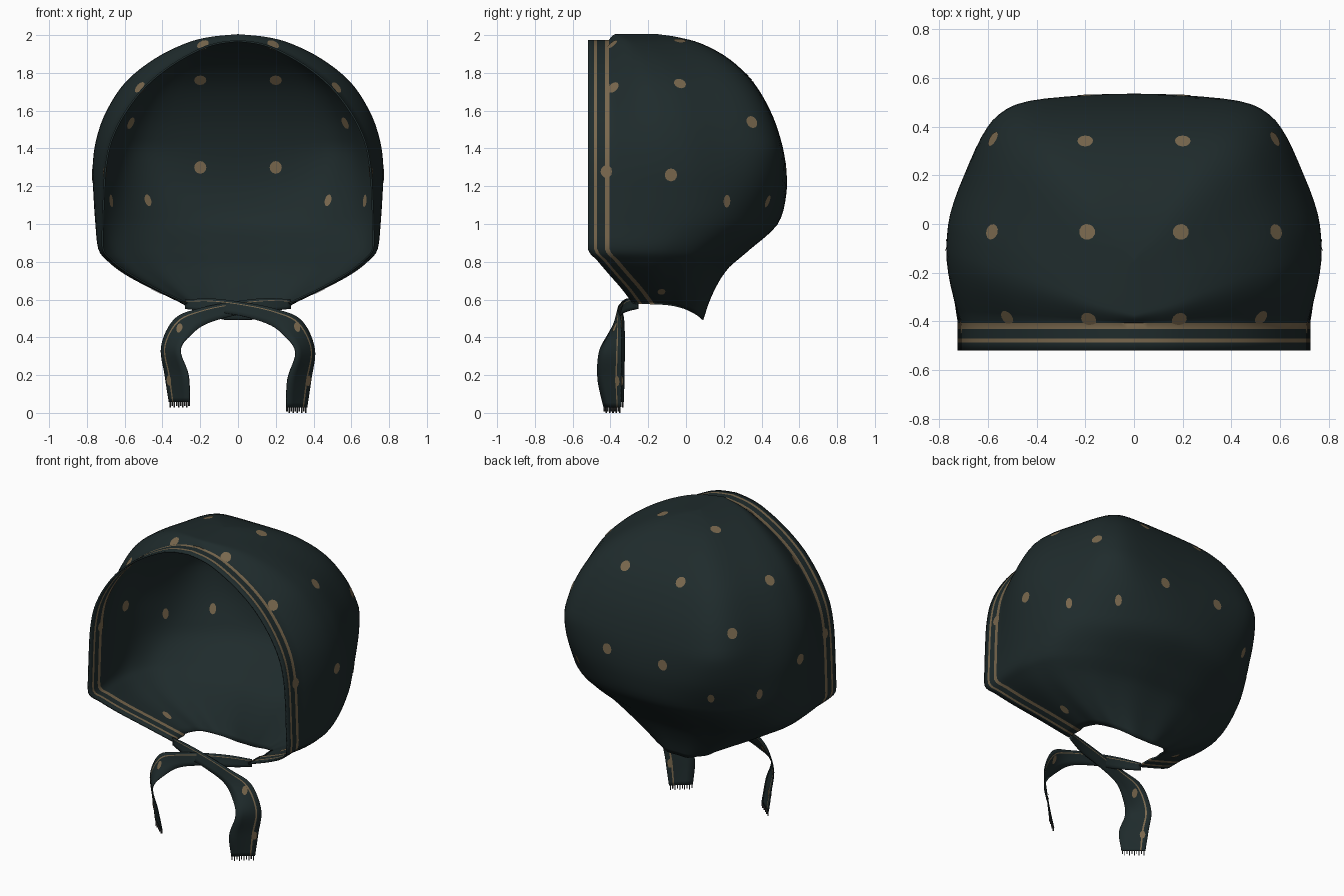
import bpy
import bmesh
from math import sin, cos, pi
from mathutils import Vector
from mathutils.bvhtree import BVHTree

default_cube = bpy.data.objects.get("Cube")
if default_cube:
    bpy.data.objects.remove(default_cube)


def make_material(name, colour):
    material = bpy.data.materials.new(name)
    material.use_nodes = True
    material.diffuse_color = (*colour, 1)
    shader = next(n for n in material.node_tree.nodes if n.type == 'BSDF_PRINCIPLED')
    shader.inputs["Base Color"].default_value = (*colour, 1)
    shader.inputs["Roughness"].default_value = 0.9
    return material


MATERIALS = [make_material("dark_teal_cloth", (0.0135, 0.024, 0.025)),
             make_material("tan_print", (0.19, 0.137, 0.075)),
             make_material("grey_thread", (0.06, 0.062, 0.06))]
CLOTH, PRINT, THREAD = range(len(MATERIALS))


def finish(bm, name, thickness=0.0):
    """Turn a bmesh into a smooth object, optionally given cloth thickness."""
    mesh = bpy.data.meshes.new(name)
    bm.to_mesh(mesh)
    bm.free()
    for material in MATERIALS:
        mesh.materials.append(material)
    obj = bpy.data.objects.new(name, mesh)
    bpy.context.collection.objects.link(obj)
    bpy.ops.object.select_all(action='DESELECT')
    obj.select_set(True)
    bpy.context.view_layer.objects.active = obj
    bpy.ops.object.shade_smooth_by_angle(angle=pi / 4)
    if thickness:
        solid = obj.modifiers.new("cloth_thickness", 'SOLIDIFY')
        solid.thickness = thickness
        solid.offset = 0


def clamp(value):
    return max(0, min(1, value))


def smooth_rows(rows, steps):
    """Catmull-Rom interpolation through rows of numbers."""
    rows = [Vector(row) for row in rows]
    padded = [rows[0] * 2 - rows[1]] + rows + [rows[-1] * 2 - rows[-2]]
    result = []
    for a, b, c, d in zip(padded, padded[1:], padded[2:], padded[3:]):
        for i in range(steps):
            t = i / steps
            result.append(b + (c - a) * (t / 2)
                          + (a * 2 - b * 5 + c * 4 - d) * (t * t / 2)
                          + (b * 3 - a - c * 3 + d) * (t ** 3 / 2))
    return result + [rows[-1]]


def grid_faces(bm, rows, striped_columns):
    """Skin rows of points; the listed columns take the print colour."""
    grid = [[bm.verts.new(p) for p in row] for row in rows]
    for low, high in zip(grid, grid[1:]):
        for i in range(len(low) - 1):
            face = bm.faces.new((low[i], low[i + 1], high[i + 1], high[i]))
            face.material_index = PRINT if i in striped_columns else CLOTH


def print_dots(name, surface, points, radius):
    """Thin printed dots on both sides of a cloth surface."""
    bm = bmesh.new()
    for point in points:
        centre, normal, _, _ = surface.find_nearest(Vector(point))
        across = Vector((0, 0, 1)).cross(normal).normalized()
        along = normal.cross(across)
        across *= 0.6 if centre.z < 1.2 else 0.95
        for layer in (0.0075, -0.0075):
            ring = []
            for i in range(12):
                angle = 2 * pi * i / 12
                target = centre + (across * cos(angle) + along * sin(angle)) * radius
                near, direction, _, _ = surface.find_nearest(target)
                ring.append(bm.verts.new(near + direction * layer))
            bm.faces.new(ring if layer > 0 else ring[::-1]).material_index = PRINT
    finish(bm, name)


# Hood: height, body half width, rim half width, front depth, back depth
HOOD_ROWS = [
    (.58, .28, .27, -.28, .09),
    (.66, .45, .44, -.34, .13),
    (.74, .6, .58, -.41, .19),
    (.81, .69, .67, -.47, .27),
    (.87, .735, .715, -.52, .34),
    (1, .75, .715, -.52, .48),
    (1.15, .76, .71, -.52, .525),
    (1.3, .765, .7, -.52, .525),
    (1.45, .745, .67, -.52, .495),
    (1.6, .69, .6, -.52, .44),
    (1.75, .59, .49, -.52, .35),
    (1.87, .44, .35, -.52, .225),
    (1.95, .28, .21, -.52, .08),
    (1.985, .15, .11, -.52, -.05),
    (2, 0, 0, -.52, -.15),
]
BORDER = (0, .033, .05, .09, .115)   # edges of the two printed border stripes
WIDEST = 0.4                         # share of the depth where the hood is widest
SIDE_STEPS = 6
# Upper back: tapering sides and a flat back with tight corners
BACK_PROFILE = smooth_rows([(1, 0), (.98, .2), (.9, .48), (.82, .75),
                            (.73, .9), (.585, .98), (.3, 1), (0, 1)], 3)
BACK_STEPS = len(BACK_PROFILE) - 1


def hood_section(row):
    """One horizontal U-shaped section, from the left rim to the right rim."""
    z, body, rim, front, back = row
    front = max(front, -0.52)
    depth = back - front
    neck_drop = 0.09 * clamp((0.78 - z) / 0.2)
    crown_drop = 0.03 * clamp((z - 1.3) / 0.6)
    start = min(BORDER[-1] / depth, WIDEST - 0.02)
    shares = [d / depth for d in BORDER[:-1]]
    shares += [start + (WIDEST - start) * i / SIDE_STEPS for i in range(SIDE_STEPS + 1)]
    # straight border band, then a swell to the widest place
    half = []
    for s in shares:
        t = clamp((s - start) / (WIDEST - start))
        swell = sin(pi / 2 * t)
        half.append((rim + (body - rim) * swell, s, crown_drop * (1 - swell)))
    # square back above, round gathered back below
    square = clamp((z - 1.05) / 0.35)
    gather = max(0, 1 - z) * 0.05
    for i, corner in enumerate(BACK_PROFILE[1:], 1):
        angle = pi / 2 * i / BACK_STEPS
        rounded = Vector((max(0, cos(angle)) ** 0.9, sin(angle) ** 0.9))
        p = rounded.lerp(corner, square)
        fold = 1 - gather * sin(angle * 7) ** 2
        half.append((body * p.x * fold, WIDEST + (1 - WIDEST) * p.y * fold, 0))
    points = [Vector((x, front + depth * s, z - neck_drop * s ** 4 - drop))
              for x, s, drop in half]
    return points + [Vector((-p.x, p.y, p.z)) for p in reversed(points[:-1])]


hood = bmesh.new()
sections = [hood_section(row) for row in smooth_rows(HOOD_ROWS, 4)]
last = len(sections[0]) - 2
grid_faces(hood, sections, {1, 3, last - 1, last - 3})
bmesh.ops.remove_doubles(hood, verts=hood.verts, dist=0.0005)
bmesh.ops.recalc_face_normals(hood, faces=hood.faces)
hood_surface = BVHTree.FromBMesh(hood)
finish(hood, "hood", 0.01)

# Dots on the hood, mirrored left to right
DOTS = [(.2, .34, 1.77), (.6, .36, 1.55), (.2, -.03, 2), (.59, -.03, 1.75),
        (.19, -.4, 1.96), (.54, -.4, 1.74), (.73, -.42, 1.28), (.76, -.08, 1.26),
        (.2, .52, 1.3), (.47, .41, 1.13), (.69, .22, 1.12), (.42, -.13, .66)]
print_dots("hood_dots", hood_surface,
           [(x * side, y, z) for x, y, z in DOTS for side in (1, -1)], 0.034)

# Ties: centre of the ribbon, then its half width as a vector
TIE_ROWS = [
    (-.28, -.27, .575, 0, 0, .025),
    (-.14, -.32, .57, 0, .01, .035),
    (.02, -.35, .55, .01, .01, .035),
    (.18, -.37, .51, .02, .01, .04),
    (.29, -.38, .45, .045, .035, .04),
    (.355, -.4, .33, .05, .06, .01),
    (.325, -.405, .18, .062, .062, 0),
    (.31, -.39, .03, .055, .045, 0),
]
ACROSS = (-1, -.4, .2, .55, .67, 1)
TIE_DOTS = [(.31, -.37, .45), (.37, -.36, .17)]


def make_tie(name, side, lift):
    """A striped ribbon crossing the throat and hanging down, with a fringe."""
    tie = bmesh.new()
    rows = []
    for row in smooth_rows(TIE_ROWS, 6):
        centre, half = Vector(row[:3]), Vector(row[3:])
        centre.z += lift * (1 - centre.z / 0.6)
        centre.y += lift / 2
        points = [centre + half * share for share in ACROSS]
        rows.append([Vector((p.x * side, p.y, p.z)) for p in points])
    grid_faces(tie, rows, {3})
    bmesh.ops.recalc_face_normals(tie, faces=tie.faces)
    surface = BVHTree.FromBMesh(tie)
    start, end = rows[-1][0], rows[-1][-1]
    threads = 10
    for i in range(threads):
        a = start.lerp(end, i / threads + 0.02)
        b = start.lerp(end, i / threads + 0.06)
        drop = Vector((0, 0, -0.03 if i % 2 else -0.022))
        corners = [tie.verts.new(p) for p in (a, b, b + drop, a + drop)]
        tie.faces.new(corners).material_index = THREAD
    finish(tie, name, 0.006)
    print_dots(name + "_dots", surface, [(x * side, y, z) for x, y, z in TIE_DOTS], 0.028)


make_tie("left_tie", 1, 0)
make_tie("right_tie", -1, 0.03)
